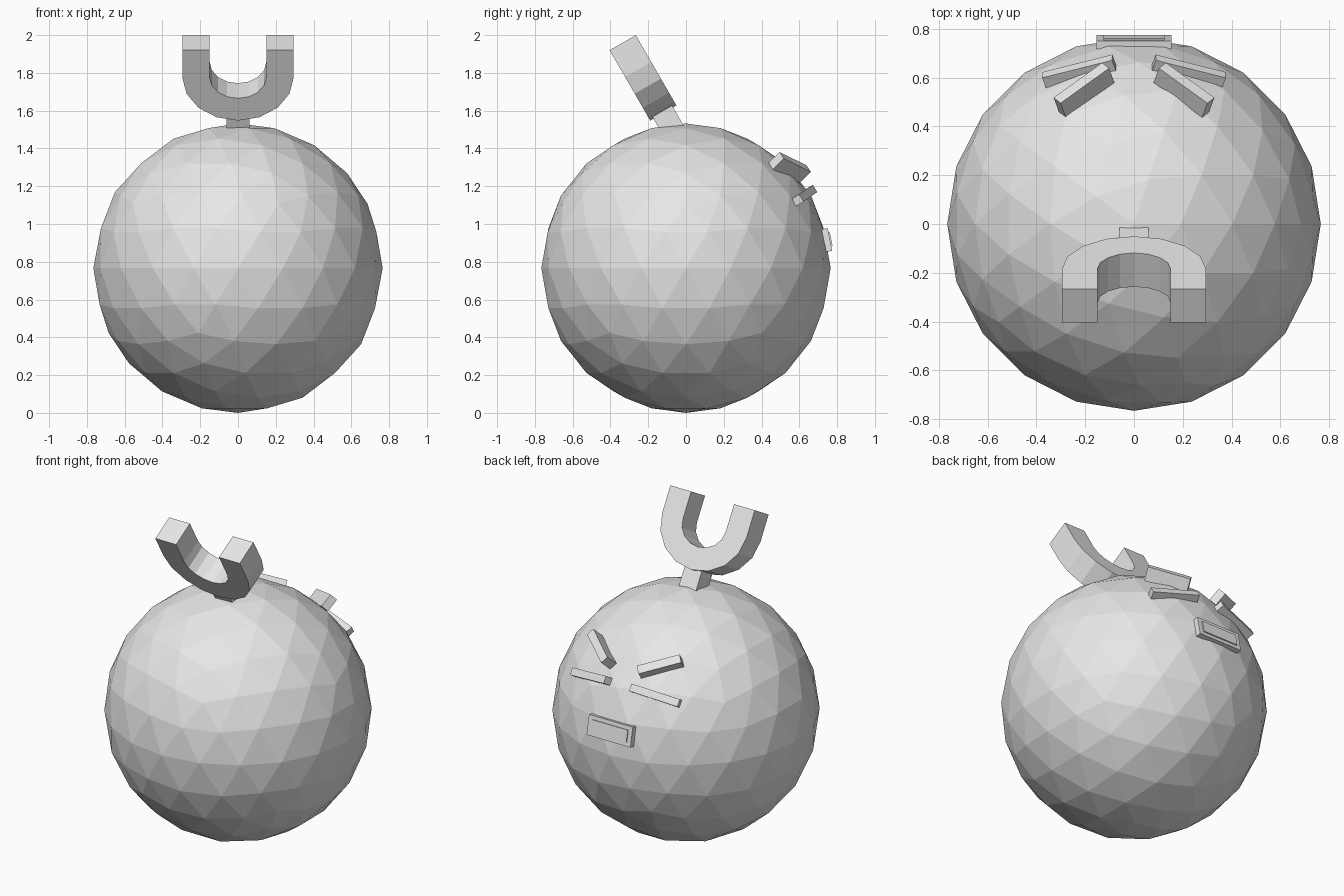
import bpy, bmesh, math
from mathutils import Vector, Matrix

if "Cube" in bpy.data.objects:
    bpy.data.objects.remove(bpy.data.objects["Cube"])

grey = bpy.data.materials.new("light grey")
grey.diffuse_color = (0.8, 0.8, 0.8, 1)
grey.use_nodes = True
grey.node_tree.nodes["Principled BSDF"].inputs["Base Color"].default_value = grey.diffuse_color

R = 0.766
CENTRE = Vector((0, 0, R))


def finish(name, bm, matrix=Matrix()):
    bm.transform(matrix)
    bmesh.ops.recalc_face_normals(bm, faces=bm.faces[:])
    me = bpy.data.meshes.new(name)
    bm.to_mesh(me)
    bm.free()
    me.materials.append(grey)
    ob = bpy.data.objects.new(name, me)
    bpy.context.collection.objects.link(ob)
    return ob


def box(name, size, matrix):
    bm = bmesh.new()
    bmesh.ops.create_cube(bm, size=1, matrix=Matrix.Diagonal((*size, 1)))
    return finish(name, bm, matrix)


def on_ball(pos, along):
    """Frame at pos: x along the given direction, y outwards from the ball."""
    pos = Vector(pos)
    n = (pos - CENTRE).normalized()
    d = Vector(along)
    d = (d - n * d.dot(n)).normalized()
    rot = Matrix((d, n, d.cross(n))).transposed().to_4x4()
    return Matrix.Translation(pos) @ rot


# Ball body
bm = bmesh.new()
bmesh.ops.create_icosphere(bm, subdivisions=3, radius=R)
finish("ball_body", bm, Matrix.Translation(CENTRE))

# U-shaped horn and its stem, leaning 30 degrees to the front
lean = Matrix.Translation((0, -0.12, 1.5875)) @ Matrix.Rotation(math.radians(30), 4, 'X')
TOP, MID, HALF = 0.43, 0.266, 0.08
stations = [((-0.295, TOP), (-0.15, TOP))]
for i in range(9):
    a = math.pi * (1 + i / 8)
    c, s = math.cos(a), math.sin(a)
    stations.append(((0.295 * c, MID + 0.266 * s), (0.15 * c, MID + 0.13 * s)))
stations.append(((0.295, TOP), (0.15, TOP)))
bm = bmesh.new()
rings = []
for (ox, oz), (ix, iz) in stations:
    rings.append([bm.verts.new(p) for p in (
        (ox, -HALF, oz), (ix, -HALF, iz), (ix, HALF, iz), (ox, HALF, oz))])
for r, q in zip(rings, rings[1:]):
    for k in range(4):
        j = (k + 1) % 4
        bm.faces.new((r[k], r[j], q[j], q[k]))
bm.faces.new(rings[0])
bm.faces.new(rings[-1])
finish("u_horn", bm, lean)
box("horn_stem", (0.12, 0.12, 0.17), lean @ Matrix.Translation((0, 0, -0.065)))

# Eyes and slanted brows, mirrored left and right
for side, sx in (("right", 1), ("left", -1)):
    box("eye_" + side, (0.30, 0.052, 0.045),
        on_ball((sx * 0.225, 0.626, 1.15), (sx * 0.28, -0.08, -0.055)))
    box("brow_" + side, (0.255, 0.085, 0.05),
        on_ball((sx * 0.205, 0.549, 1.30), (sx * 0.213, -0.147, 0.08)))

# Mouth block with a thin raised plate
mouth = on_ball((0, 0.746, 0.915), (1, 0, 0))
box("mouth", (0.306, 0.033, 0.122), mouth)
box("mouth_plate", (0.25, 0.008, 0.075), mouth @ Matrix.Translation((0, 0.019, 0)))
